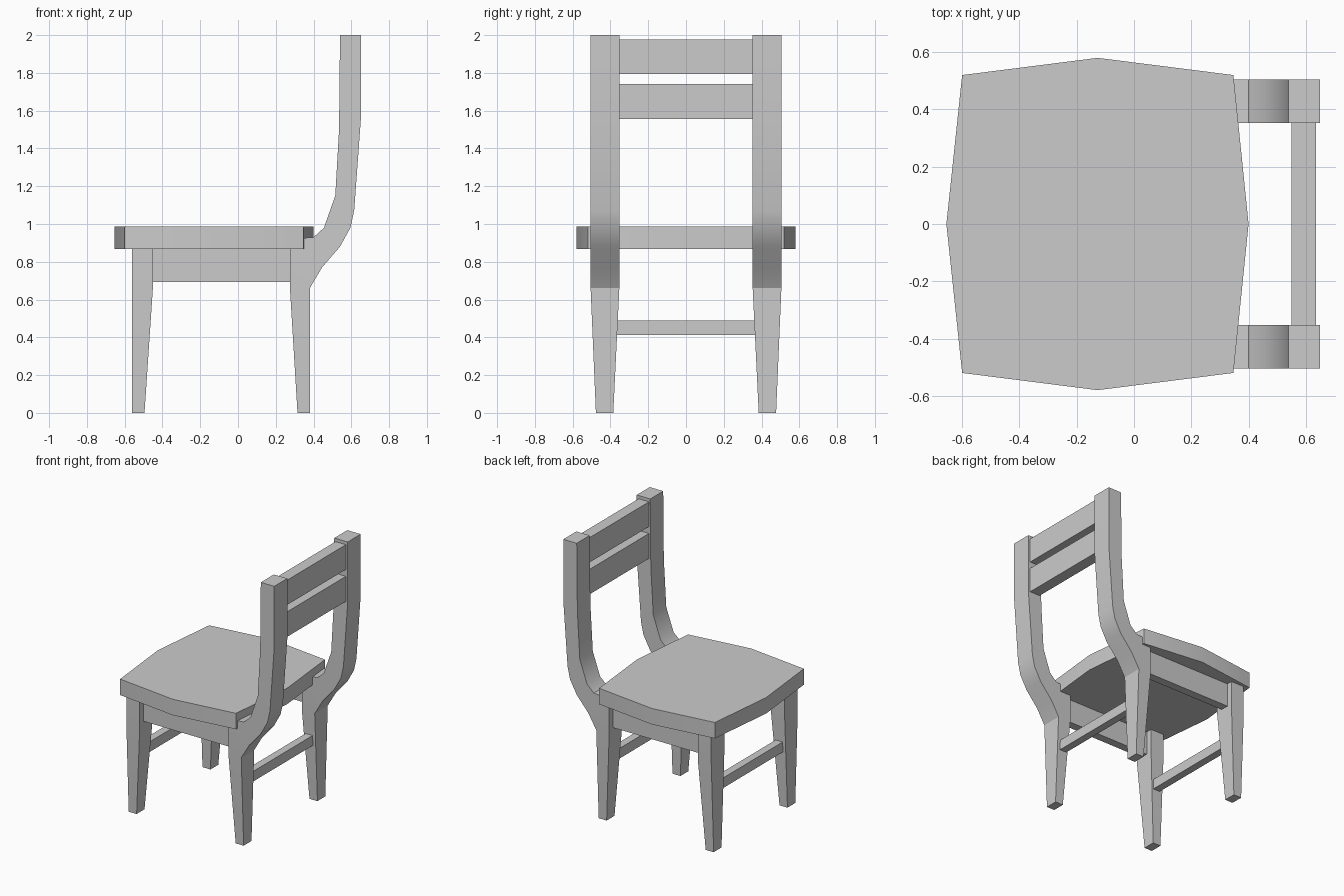
import bpy, bmesh, math

if "Cube" in bpy.data.objects:
    bpy.data.objects.remove(bpy.data.objects["Cube"])


def finish(name, bm, mirror=False):
    bmesh.ops.recalc_face_normals(bm, faces=bm.faces)
    mesh = bpy.data.meshes.new(name)
    bm.to_mesh(mesh)
    bm.free()
    obj = bpy.data.objects.new(name, mesh)
    bpy.context.collection.objects.link(obj)
    bpy.ops.object.select_all(action='DESELECT')
    obj.select_set(True)
    bpy.context.view_layer.objects.active = obj
    bpy.ops.object.shade_smooth_by_angle(angle=math.radians(30))
    if mirror:
        mod = obj.modifiers.new("mirror", 'MIRROR')
        mod.use_axis = (False, True, False)
    return obj


def loft(name, rings, mirror=False):
    """Skin equal-sized closed rings and cap both ends."""
    bm = bmesh.new()
    rings = [[bm.verts.new(p) for p in ring] for ring in rings]
    n = len(rings[0])
    for a, b in zip(rings, rings[1:]):
        for i in range(n):
            j = (i + 1) % n
            bm.faces.new((a[i], a[j], b[j], b[i]))
    bm.faces.new(rings[0])
    bm.faces.new(rings[-1])
    return finish(name, bm, mirror)


def leg(name, sections):
    """Each section: front x, z, back x, z; the foot is narrower in y."""
    rings = []
    for x0, z0, x1, z1 in sections:
        y0, y1 = (0.385, 0.477) if z0 == 0 else (0.353, 0.505)
        rings.append([(x0, y0, z0), (x1, y0, z1), (x1, y1, z1), (x0, y1, z0)])
    return loft(name, rings, mirror=True)


def box(name, x, y, z, mirror=False):
    rings = [[(x[0], y[0], h), (x[1], y[0], h), (x[1], y[1], h), (x[0], y[1], h)]
             for h in z]
    return loft(name, rings, mirror)


# Seat with gently bowed sides
outline = [(-0.655, 0), (-0.60, -0.52), (-0.127, -0.58), (0.347, -0.52),
           (0.40, 0), (0.347, 0.52), (-0.127, 0.58), (-0.60, 0.52)]
loft("seat", [[(x, y, z) for x, y in outline] for z in (0.868, 0.986)])

# Tapered front legs
leg("front_legs", [(-0.56, 0, -0.495, 0),
                   (-0.56, 0.67, -0.45, 0.67),
                   (-0.56, 0.868, -0.45, 0.868)])

# Rear legs curving up into the back posts
leg("back_legs", [(0.315, 0, 0.38, 0),
                  (0.275, 0.66, 0.38, 0.66),
                  (0.275, 0.92, 0.445, 0.77),
                  (0.40, 0.93, 0.54, 0.88),
                  (0.455, 0.98, 0.595, 0.98),
                  (0.515, 1.15, 0.615, 1.07),
                  (0.535, 1.50, 0.65, 1.55),
                  (0.54, 2.0, 0.65, 2.0)])

# Side rails under the seat
box("side_rails", (-0.46, 0.285), (0.40, 0.462), (0.692, 0.87), mirror=True)

# Stretchers between the legs
box("front_stretcher", (-0.537, -0.48), (-0.375, 0.375), (0.413, 0.488))
box("back_stretcher", (0.30, 0.357), (-0.375, 0.375), (0.413, 0.488))

# Back slats
for name, z in (("lower_slat", (1.557, 1.742)), ("upper_slat", (1.793, 1.976))):
    box(name, (0.55, 0.635), (-0.36, 0.36), z)
